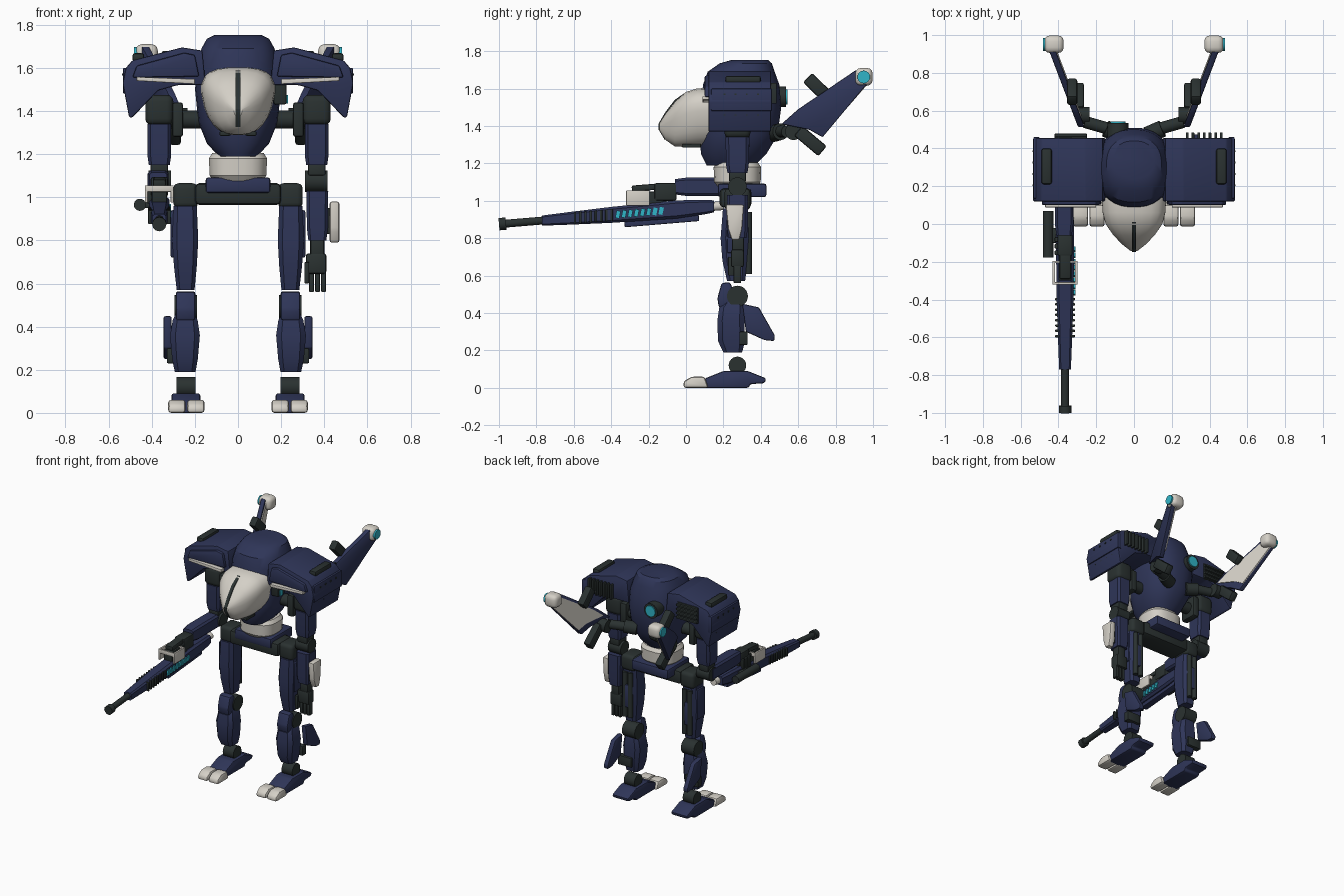
import bpy, bmesh, math
from mathutils import Vector, Matrix


def colour(name, rgb):
    m = bpy.data.materials.new(name)
    m.diffuse_color = (*rgb, 1)
    return m


NAVY = colour("navy_armour", (0.028, 0.036, 0.098))
DARK = colour("dark_metal", (0.023, 0.031, 0.030))
WHITE = colour("off_white", (0.66, 0.63, 0.57))
CYAN = colour("cyan_glow", (0.03, 0.46, 0.58))


def finish(name, mat, bm, bevel=0, seg=2):
    bmesh.ops.recalc_face_normals(bm, faces=bm.faces)
    if bevel:
        bmesh.ops.bevel(bm, geom=list(bm.edges), offset=bevel, segments=seg,
                        profile=0.5, affect='EDGES', clamp_overlap=True)
    me = bpy.data.meshes.new(name)
    bm.to_mesh(me)
    bm.free()
    me.materials.append(mat)
    for p in me.polygons:
        p.use_smooth = True
    me.set_sharp_from_angle(angle=math.radians(32))
    ob = bpy.data.objects.new(name, me)
    bpy.context.collection.objects.link(ob)
    return ob


def box(name, mat, x, y, z, bevel=0.006, rx=0, seg=2):
    """Box from (low, high) ranges, optionally turned about x."""
    bm = bmesh.new()
    c = Vector([sum(r) / 2 for r in (x, y, z)])
    d = [abs(r[1] - r[0]) for r in (x, y, z)]
    bmesh.ops.create_cube(bm, size=1, matrix=Matrix.Translation(c)
                          @ Matrix.Rotation(rx, 4, 'X') @ Matrix.Diagonal((*d, 1)))
    return finish(name, mat, bm, bevel, seg)


def rod(name, mat, a, b, r, n=24):
    a, b = Vector(a), Vector(b)
    bm = bmesh.new()
    q = (b - a).to_track_quat('Z', 'Y').to_matrix().to_4x4()
    bmesh.ops.create_cone(bm, cap_ends=True, segments=n, radius1=r, radius2=r,
                          depth=(b - a).length, matrix=Matrix.Translation((a + b) / 2) @ q)
    return finish(name, mat, bm)


def prism(name, mat, prof, axis, lo, hi, s=1, bevel=0.005, shear=0):
    """Extruded outline: (y, z) along x, or (x, z) along y. s mirrors x."""
    bm = bmesh.new()
    ends = []
    for w in (lo, hi):
        ring = []
        for u, v in prof:
            p = (s * (w + shear * (u - .51)), u, v) if axis == 'x' else (s * u, w, v)
            ring.append(bm.verts.new(p))
        ends.append(ring)
        bm.faces.new(ring)
    for i in range(len(prof)):
        j = (i + 1) % len(prof)
        bm.faces.new((ends[0][i], ends[0][j], ends[1][j], ends[1][i]))
    return finish(name, mat, bm, bevel)


def loft(name, mat, axis, rings, n=8, power=0.5, taper=0):
    """Rounded sections along z (pos, x, y, hx, hy) or y (pos, x, z, hx, hz)."""
    bm = bmesh.new()
    rows = []
    for t, ca, cb, ha, hb in rings:
        row = []
        for i in range(n):
            an = 2 * math.pi * (i + .5) / n
            c, s = math.cos(an), math.sin(an)
            u = math.copysign(abs(c) ** power, c)
            v = math.copysign(abs(s) ** power, s)
            a, b = ca + ha * u * (1 + taper * v), cb + hb * v
            row.append(bm.verts.new((a, b, t) if axis == 'z' else (a, t, b)))
        rows.append(row)
    for r0, r1 in zip(rows, rows[1:]):
        for i in range(n):
            bm.faces.new((r0[i], r0[(i + 1) % n], r1[(i + 1) % n], r1[i]))
    bm.faces.new(rows[0])
    bm.faces.new(rows[-1])
    return finish(name, mat, bm)


def span(a, b, s):
    return (s * a, s * b)


# Torso, cockpit and waist
loft("torso", NAVY, 'z', [(1.19, 0, .24, .09, .13), (1.25, 0, .255, .145, .175),
     (1.35, 0, .28, .185, .21), (1.50, 0, .295, .20, .215), (1.62, 0, .295, .19, .205),
     (1.69, 0, .295, .17, .18), (1.735, 0, .32, .145, .14), (1.752, 0, .34, .11, .10)],
     n=32, power=.85)
loft("cockpit_shell", WHITE, 'y', [(.14, 0, 1.45, .165, .155), (.06, 0, 1.445, .16, .157),
     (0, 0, 1.435, .145, .148), (-.06, 0, 1.41, .105, .12), (-.11, 0, 1.395, .058, .07),
     (-.142, 0, 1.395, .018, .02)], n=24, power=.75, taper=.2)
prism("cockpit_slit", DARK, [(.01, 1.588), (-.06, 1.54), (-.112, 1.472), (-.148, 1.41),
      (-.146, 1.38), (-.113, 1.325), (-.06, 1.40), (-.02, 1.50)], 'x', -.011, .011, bevel=0)
loft("waist", WHITE, 'z', [(1.075, 0, .275, .11, .105), (1.10, 0, .275, .132, .125),
     (1.18, 0, .275, .136, .128), (1.205, 0, .275, .12, .11)], n=24, power=.75)
box("pelvis_bar", DARK, (-.20, .20), (.18, .35), (.965, 1.065), .02)
box("pelvis_deck", NAVY, (-.15, .15), (.17, .43), (1.02, 1.092), .012)

# Side sensor and rear sensor
box("side_sensor", DARK, (.165, .225), (.15, .23), (1.43, 1.60), .01)
box("side_sensor_light", CYAN, (.215, .232), (.165, .20), (1.53, 1.57), .003)
box("side_sensor_light_low", CYAN, (.215, .232), (.165, .20), (1.435, 1.475), .003)
rod("rear_sensor", DARK, (-.085, .42, 1.556), (-.085, .535, 1.556), .055)
rod("rear_sensor_lens", CYAN, (-.085, .535, 1.556), (-.085, .543, 1.556), .04)

POD = [(.15, 1.52), (.165, 1.68), (.26, 1.695), (.49, 1.635), (.52, 1.60), (.535, 1.53),
       (.505, 1.37), (.49, 1.37), (.37, 1.495), (.28, 1.52)]
FIN = [(.51, 1.41), (.60, 1.49), (.91, 1.70), (.98, 1.64), (.73, 1.34), (.66, 1.38)]
for s in (-1, 1):
    side = "left" if s > 0 else "right"

    def nm(part):
        return side + "_" + part

    # Chin vents
    box(nm("chin_vent"), DARK, span(.035, .085, s), (-.02, .08), (1.285, 1.305), .004)

    # Shoulder pod with trim, hatch, slots and rivets
    prism(nm("shoulder_pod"), NAVY, POD, 'y', .12, .455, s, .012)
    prism(nm("pod_brow"), NAVY, [(.18, 1.56), (.2, 1.66), (.25, 1.67), (.47, 1.61),
          (.49, 1.555)], 'y', .10, .14, s, .008)
    prism(nm("pod_trim"), WHITE, [(.20, 1.525), (.20, 1.548), (.47, 1.558), (.47, 1.54)],
          'y', .088, .125, s, .003)
    box(nm("pod_hatch"), DARK, span(.435, .49, s), (.21, .40), (1.63, 1.668), .012)
    box(nm("pod_side_panel"), NAVY, span(.50, .533, s), (.135, .46), (1.48, 1.60), .006)
    for i in range(4):
        y = .20 + .06 * i
        box(nm("pod_rivet"), DARK, span(.52, .538, s), (y, y + .01), (1.565, 1.575), 0)
        box(nm("pod_rivet_low"), DARK, span(.50, .522, s), (y, y + .01), (1.455, 1.465), 0)

    # Shoulder, upper arm and elbow
    rod(nm("shoulder_axle"), DARK, (s * .14, .275, 1.36), (s * .34, .275, 1.36), .042)
    box(nm("shoulder_collar"), DARK, span(.255, .305, s), (.21, .34), (1.28, 1.44), .012)
    box(nm("shoulder_joint"), DARK, span(.30, .43, s), (.205, .345), (1.335, 1.475), .03, seg=3)
    loft(nm("upper_arm"), NAVY, 'z', [(1.15, s * .365, .275, .05, .055),
         (1.19, s * .365, .275, .056, .062), (1.34, s * .365, .275, .056, .066)], power=.35)
    box(nm("elbow_fork"), DARK, span(.325, .405, s), (.23, .32), (1.10, 1.16), .008)
    rod(nm("elbow"), DARK, (s * .31, .275, 1.075), (s * .415, .275, 1.075), .05)

    # Hip, thigh and rear pistons
    box(nm("hip_joint"), DARK, span(.185, .30, s), (.205, .345), (.95, 1.065), .025, seg=3)
    loft(nm("thigh"), NAVY, 'z', [(.57, s * .243, .268, .043, .05), (.68, s * .244, .262, .055, .07),
         (.80, s * .245, .26, .063, .078), (.96, s * .245, .265, .056, .07)])
    box(nm("thigh_side_plate"), NAVY, span(.285, .312, s), (.22, .31), (.72, .94), .008)
    for x in (.222, .266):
        rod(nm("thigh_piston"), DARK, (s * x, .335, .61), (s * x, .335, .94), .018, 12)
    box(nm("thigh_back_plate"), NAVY, span(.21, .28, s), (.31, .35), (.68, .85), .008)

    # Knee, shin and calf fin
    rod(nm("knee"), DARK, (s * .19, .275, .49), (s * .295, .275, .49), .056)
    prism(nm("knee_guard"), NAVY, [(.175, .43), (.168, .48), (.19, .56), (.235, .565),
          (.25, .53), (.25, .43)], 'x', .198, .288, s, .01)
    loft(nm("shin"), NAVY, 'z', [(.19, s * .245, .25, .05, .052), (.25, s * .246, .243, .062, .075),
         (.36, s * .246, .24, .072, .075), (.43, s * .245, .245, .06, .07),
         (.46, s * .245, .255, .045, .05)])
    box(nm("calf_bracket"), DARK, span(.22, .33, s), (.285, .33), (.23, .30), .006)
    prism(nm("calf_fin"), NAVY, [(.30, .45), (.39, .43), (.475, .28), (.472, .25), (.42, .255),
          (.32, .30)], 'x', .308, .345, s, .008)

    # Ankle and foot with two toes
    rod(nm("ankle"), DARK, (s * .198, .275, .12), (s * .285, .275, .12), .047)
    prism(nm("foot"), NAVY, [(.09, 0), (.10, .05), (.20, .09), (.33, .09), (.43, .05),
          (.42, .025), (.345, .02), (.335, 0)], 'x', .175, .308, s, .01)
    for x0 in (.155, .243):
        prism(nm("toe"), WHITE, [(-.015, 0), (-.012, .035), (.03, .06), (.10, .06), (.12, 0)],
              'x', x0, x0 + .081, s, .014)

    # Rear boom, thruster and swept fin with end pod
    rod(nm("rear_boom"), DARK, (s * .07, .47, 1.36), (s * .15, .505, 1.37), .045)
    rod(nm("rear_boom_arm"), DARK, (s * .12, .50, 1.37), (s * .26, .54, 1.37), .032)
    rod(nm("boom_joint"), DARK, (s * .235, .575, 1.37), (s * .30, .575, 1.37), .045)
    box(nm("fin_thruster"), DARK, span(.265, .32, s), (.58, .75), (1.285, 1.355), .012, rx=-.7)
    box(nm("fin_upper_thruster"), DARK, span(.30, .355, s), (.63, .77), (1.575, 1.645), .012, rx=-.78)
    prism(nm("fin"), NAVY, FIN, 'x', .26, .295, s, .006, .38)
    cy, cz = .74, 1.51
    prism(nm("fin_inner_panel"), WHITE, [(cy + (y - cy) * .86 + .03, cz + (z - cz) * .82 + .012)
          for y, z in FIN], 'x', .253, .262, s, 0, .38)
    box(nm("fin_end_pod"), WHITE, span(.372, .475, s), (.905, .998), (1.615, 1.71), .03, seg=3)
    rod(nm("fin_end_light"), CYAN, (s * .46, .95, 1.662), (s * .482, .95, 1.662), .034)

# Pod rear slats: upright on one side, level on the other
for i in range(7):
    x = .275 + .03 * i
    box("left_rear_slat", DARK, (x, x + .014), (.44, .485), (1.52, 1.63), .003)
box("right_rear_vent", DARK, (-.42, -.25), (.44, .462), (1.52, 1.64), .004)
for i in range(4):
    z = 1.525 + .03 * i
    box("right_rear_slat", DARK, (-.42, -.25), (.45, .478), (z, z + .014), .003)

# Left forearm, shield plate and hand
loft("left_forearm", NAVY, 'z', [(.80, .368, .275, .043, .05), (.86, .368, .275, .05, .058),
     (1.03, .368, .275, .052, .058)], power=.35)
prism("left_forearm_plate", WHITE, [(.212, .98), (.31, .98), (.30, .85), (.285, .79),
      (.245, .79), (.225, .85)], 'x', .425, .47, 1, .01)
box("left_plate_mount", DARK, (.41, .44), (.24, .29), (.83, .95), .004)
box("left_wrist", DARK, (.335, .40), (.245, .31), (.72, .81), .01)
box("left_palm", DARK, (.315, .41), (.24, .31), (.645, .74), .012)
for i in range(3):
    x = .33 + .028 * i
    box("left_finger", DARK, (x, x + .022), (.255, .295), (.56, .66), .005)
box("left_thumb", DARK, (.308, .33), (.225, .26), (.60, .70), .005)

# Right forearm reaching forward, with gripping hand
loft("right_forearm", NAVY, 'y', [(-.06, -.37, 1.075, .042, .042), (0, -.37, 1.075, .05, .05),
     (.28, -.37, 1.075, .048, .05)], power=.35)
box("right_hand", DARK, (-.405, -.325), (-.17, -.05), (1.0, 1.095), .012)
for i in range(3):
    y = -.165 + .035 * i
    box("right_finger", DARK, (-.42, -.40), (y, y + .026), (.97, 1.05), .005)


# Rifle, tilted slightly down towards the muzzle
def gz(y):
    return .875 + .083 * (y + 1)


GX = -.365
rod("rifle_barrel", DARK, (GX, -.97, gz(-.97)), (GX, -.70, gz(-.70)), .021)
rod("rifle_muzzle", DARK, (GX, -1, gz(-1)), (GX, -.962, gz(-.962)), .033, 12)
loft("rifle_body", NAVY, 'y', [(y, GX, gz(y), hx, hz) for y, hx, hz in (
     (-.77, .032, .028), (-.62, .038, .035), (-.40, .046, .044), (-.05, .05, .05),
     (.10, .045, .04), (.15, .04, .033))], power=.4)
box("rifle_keel", NAVY, (GX - .025, GX + .025), (-.33, .07), (.875, .91), .006, rx=.083)
rod("rifle_butt", WHITE, (GX, .13, gz(.13)), (GX, .20, gz(.20)), .024)
for i in range(8):
    y = -.60 + .028 * i
    box("rifle_rib", DARK, (GX - .052, GX + .052), (y, y + .013),
        (gz(y) - .032, gz(y) + .032), .003)
for i in range(8):
    y = -.375 + .033 * i
    box("rifle_light", CYAN, (GX + .04, GX + .055), (y, y + .022),
        (gz(y) - .02, gz(y) + .02), 0, rx=-.2)
rod("rifle_drum", DARK, (-.455, -.178, .965), (-.455, .07, .965), .028)
box("drum_mount", DARK, (-.45, -.38), (-.10, -.02), (.95, .98), .004)
for x in (-.432, -.312):
    box("sight_side_plate", WHITE, (x, x + .014), (-.32, -.195), (.975, 1.055), .003)
for y in (-.32, -.207):
    box("sight_cross_bar", WHITE, (-.432, -.298), (y, y + .012), (1.025, 1.055), .003)
box("sight_base", DARK, (-.40, -.33), (-.30, -.12), (.96, 1.05), .008)
box("sight_top", DARK, (-.395, -.335), (-.29, -.125), (1.055, 1.088), .008, rx=.08)
